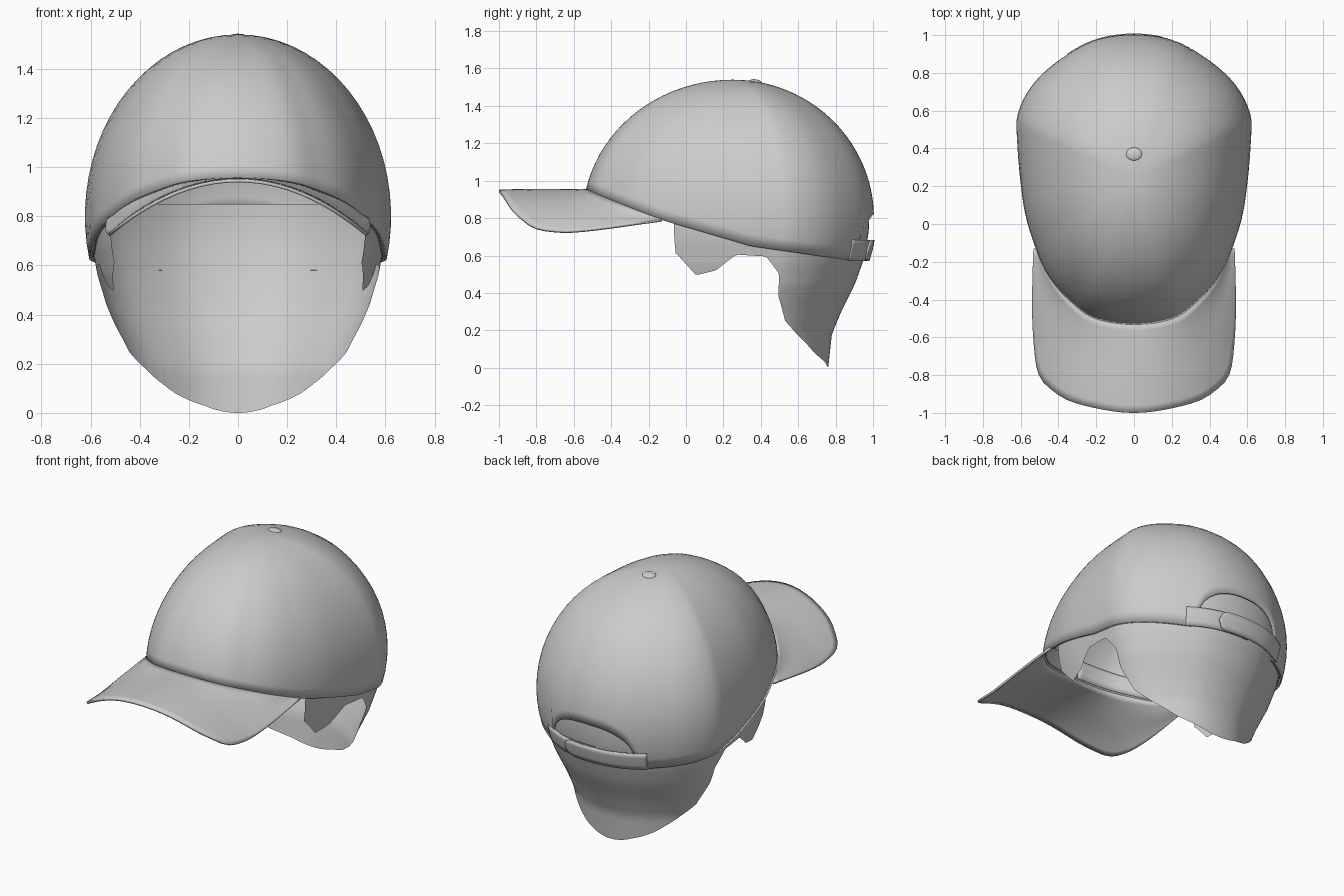
import bpy, bmesh, math
from mathutils import Vector

if "Cube" in bpy.data.objects:
    bpy.data.objects.remove(bpy.data.objects["Cube"], do_unlink=True)

GREY = (0.6, 0.6, 0.6, 1)
mat = bpy.data.materials.new("plain grey")
mat.use_nodes = True
mat.diffuse_color = GREY
mat.node_tree.nodes["Principled BSDF"].inputs["Base Color"].default_value = GREY

MID_Y, MID_Z, HEIGHT = 0.25, 0.8, 0.735


def lerp_table(table, t):
    if t <= table[0][0]:
        return table[0][1]
    for (a, va), (b, vb) in zip(table, table[1:]):
        if t <= b:
            return va + (vb - va) * (t - a) / (b - a)
    return table[-1][1]


def smooth_curve(pts, steps):
    """Catmull-Rom through half-outline points, mirrored across x at both ends."""
    p = [Vector(q) for q in pts]
    first, last = p[1].copy(), p[-2].copy()
    first.x *= -1
    last = 2 * p[-1] - last if p[-1].x > 0.01 else Vector((-last.x, last.y))
    p = [first] + p + [last]
    out = []
    for i in range(1, len(p) - 2):
        a, b, c, d = p[i - 1:i + 3]
        for s in range(steps):
            t = s / steps
            out.append(0.5 * (2 * b + (c - a) * t + (2 * a - 5 * b + 4 * c - d) * t * t
                              + (3 * b - a - 3 * c + d) * t ** 3))
    return out + [p[-2]]


def mirrored(half):
    return [Vector((-q.x, q.y)) for q in reversed(half[1:])] + half


def finish(obj, angle=40):
    obj.data.materials.clear()
    obj.data.materials.append(mat)
    bpy.ops.object.select_all(action="DESELECT")
    obj.select_set(True)
    bpy.context.view_layer.objects.active = obj
    bpy.ops.object.shade_smooth_by_angle(angle=math.radians(angle))


def sheet(name, columns, thickness):
    """Skin a list of equal-length columns of points and thicken it."""
    bm = bmesh.new()
    vs = [[bm.verts.new(p) for p in col] for col in columns]
    for c, d in zip(vs, vs[1:]):
        for i in range(len(c) - 1):
            bm.faces.new((c[i], d[i], d[i + 1], c[i + 1]))
    bmesh.ops.remove_doubles(bm, verts=bm.verts, dist=0.0005)
    bmesh.ops.recalc_face_normals(bm, faces=bm.faces)
    me = bpy.data.meshes.new(name)
    bm.to_mesh(me)
    bm.free()
    obj = bpy.data.objects.new(name, me)
    bpy.context.collection.objects.link(obj)
    if thickness:
        mod = obj.modifiers.new("thickness", "SOLIDIFY")
        mod.thickness = thickness
        mod.offset = 0
    finish(obj)
    return obj


# Head outline seen from above, front to back
half_plan = smooth_curve([(0, -.547), (.21, -.51), (.34, -.41), (.44, -.29), (.515, -.13), (.58, .1),
                          (.615, .45), (.605, .6), (.52, .75), (.37, .88), (.2, .97), (0, 1)], 6)
plan = mirrored(half_plan)
RIM = [(-.547, .95), (-.13, .79), (.35, .65), (.9, .575), (1, .57)]


def dome(q, z, scale=1.0):
    h = min(1, max(-1, (z - MID_Z) / HEIGHT))
    r = math.sqrt(1 - h * h) * scale
    return Vector((q.x * r, MID_Y + (q.y - MID_Y) * r, z))


def rim_z(q):
    z = lerp_table(RIM, q.y)
    if q.y > MID_Y and abs(q.x) < 0.3:      # arched opening at the back
        z += 0.25 * (1 - (abs(q.x) / 0.3) ** 2.6) ** 0.4
    return z


# Crown
crown_cols = []
for q in plan:
    low = math.asin((rim_z(q) - MID_Z) / HEIGHT)
    crown_cols.append([dome(q, MID_Z + HEIGHT * math.sin(low + (math.pi / 2 - low) * i / 20))
                       for i in range(21)])
sheet("crown", crown_cols, 0.01)

# Sweatband inside the rim, leaving the back opening free
band_plan = [q for q in plan if q.y < MID_Y or abs(q.x) > 0.3]
right_half = [q for q in band_plan if q.x <= 0]
left_half = [q for q in band_plan if q.x >= 0]
for side, part in (("right", right_half), ("left", left_half)):
    sheet("sweatband_" + side,
          [[dome(q, rim_z(q) + 0.004 + 0.1 * i / 3, 0.98) for i in range(4)] for q in part], 0.006)

# Bill: blend from the rim to its outer edge
inner = [q for q in half_plan if q.y < -0.1]
raw = smooth_curve([(0, -1), (.15, -.985), (.33, -.94), (.43, -.88), (.5, -.8),
                    (.525, -.65), (.535, -.45), (.53, -.13)], 8)
lengths = [0]
for a, b in zip(raw, raw[1:]):
    lengths.append(lengths[-1] + (b - a).length)


def outer_point(t):
    d = t * lengths[-1]
    return Vector((lerp_table([(s, p.x) for s, p in zip(lengths, raw)], d),
                   lerp_table([(s, p.y) for s, p in zip(lengths, raw)], d)))


bill_cols = []
for i, q in enumerate(inner):
    o = outer_point(i / (len(inner) - 1))
    bend = lerp_table([(-.65, .8), (-.13, .56)], o.y)
    a = dome(q, lerp_table(RIM, q.y), 0.995)
    b = Vector((o.x, o.y, 0.945 - bend * o.x ** 2))
    col = []
    for j in range(13):
        p = a.lerp(b, j / 12)
        # keep the arch continuous between the two edges
        arch = 0.95 - lerp_table([(-.65, .8), (-.13, .58)], p.y) * p.x ** 2
        p.z += (arch - p.z) * math.sin(math.pi * j / 12) * 0.8
        col.append(p)
    bill_cols.append(col)
other = [[Vector((-p.x, p.y, p.z)) for p in c] for c in reversed(bill_cols[1:])]
sheet("bill", other + bill_cols, 0.014)

# Neck drape and sideburns hanging below the rim
TAPER = [(0, .68), (.18, .707), (.3, .773), (.44, .867), (.56, .925), (.66, .955)]
HEM = [(-.07, .61), (.03, .495), (.15, .52), (.27, .605), (.44, .595), (.528, .5), (.54, .39),
       (.626, .25), (.825, .12), (.88, .08), (.97, .03), (1, 0)]


def drape(q, z):
    if z > 0.66:
        return dome(q, z, 0.973)
    r = lerp_table(TAPER, z)
    return Vector((q.x * r, MID_Y + (q.y - MID_Y) * r, z))


def drape_column(q):
    low = lerp_table(HEM, q.y)
    return [drape(q, low + (0.85 - low) * i / 24) for i in range(25)]


dense = []
for a, b in zip(half_plan, half_plan[1:]):
    dense += [a.lerp(b, k / 3) for k in range(3)]
dense = [q for q in dense if q.y > -0.075] + [half_plan[-1]]
drape_half = [drape_column(q) for q in dense]
drape_other = [[Vector((-p.x, p.y, p.z)) for p in c] for c in reversed(drape_half[:-1])]
sheet("neck_drape", drape_half + drape_other, 0)

# Adjuster strap in two overlapping pieces, the outer one with a round end
back = [q for q in half_plan if q.y > 0.8]
TURN = [(q.x, q.y) for q in reversed(back)]


def strap(name, x0, x1, scale, rounded):
    cols = []
    for i in range(33):
        x = x0 + (x1 - x0) * i / 32
        q = Vector((x, lerp_table(TURN, abs(x))))
        half = 0.055
        if rounded:
            e = max(0, 1 - abs(x1 - x) / half)
            half *= math.sqrt(max(0.002, 1 - e * e))
        cols.append([dome(q, 0.628 + half * k, scale) for k in (-1, -.5, 0, .5, 1)])
    sheet(name, cols, 0.01)


strap("strap_outer", -0.35, 0.17, 1.018, True)
strap("strap_inner", 0.35, -0.05, 1.004, False)

# Top button
bpy.ops.mesh.primitive_uv_sphere_add(segments=24, ring_count=12, radius=1, location=(0, 0.37, 1.526))
button = bpy.context.object
button.name = "top_button"
button.scale = (0.043, 0.036, 0.016)
button.rotation_euler.x = math.radians(-8)
finish(button)
